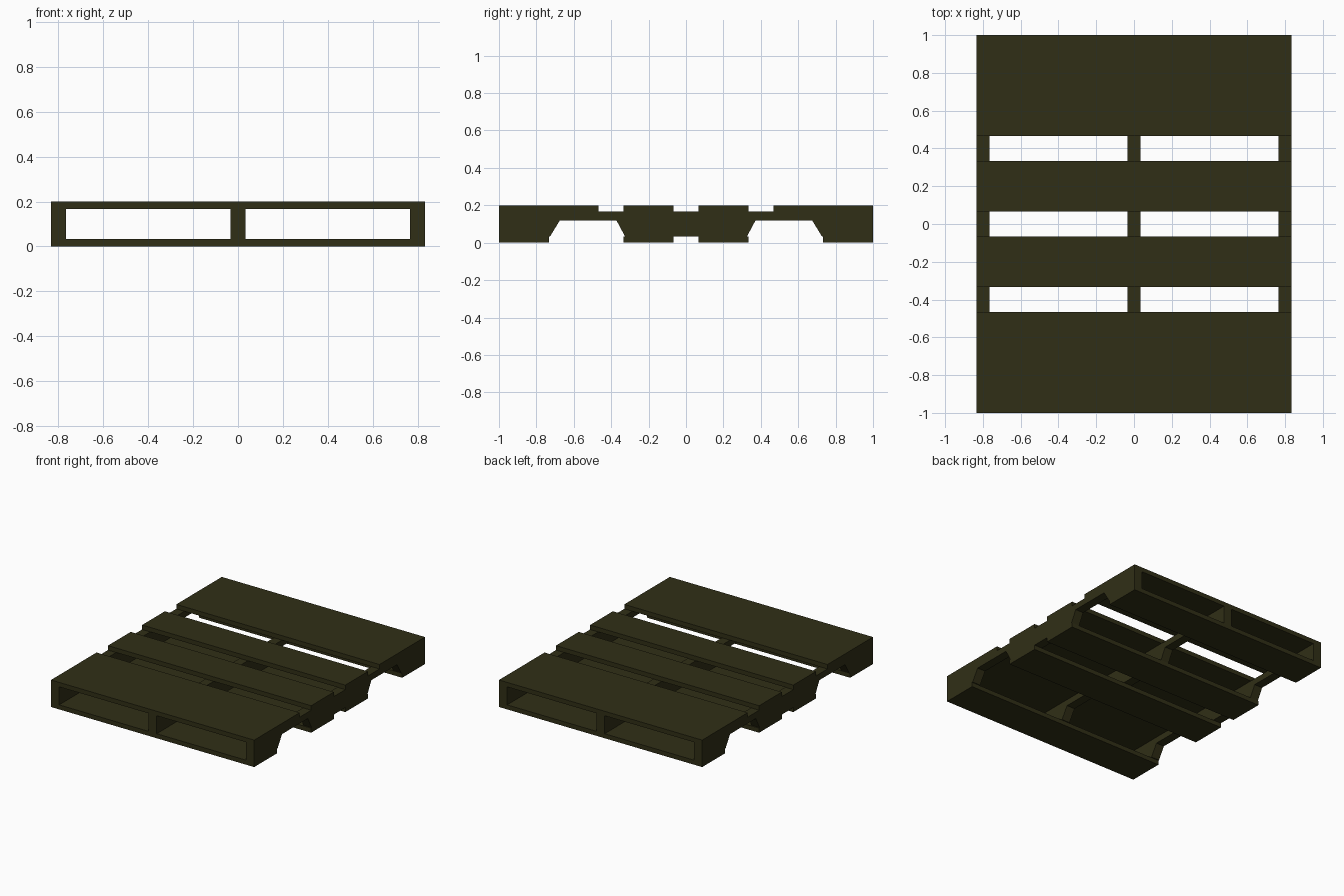
import bpy, bmesh

if "Cube" in bpy.data.objects:
    bpy.data.objects.remove(bpy.data.objects["Cube"])

HALF_X, HALF_Y, HEIGHT = 0.833, 1.0, 0.2
BOARD = 0.0333           # board thickness
STRINGER_W = 0.0667

wood = bpy.data.materials.new("dark_wood")
wood.diffuse_color = (0.03, 0.028, 0.008, 1)
wood.use_nodes = True
wood.node_tree.nodes["Principled BSDF"].inputs["Base Color"].default_value = wood.diffuse_color


def finish(bm, name):
    bmesh.ops.recalc_face_normals(bm, faces=bm.faces)
    mesh = bpy.data.meshes.new(name)
    bm.to_mesh(mesh)
    bm.free()
    mesh.materials.append(wood)
    obj = bpy.data.objects.new(name, mesh)
    bpy.context.collection.objects.link(obj)
    return obj


def board(name, y0, y1, z0):
    bm = bmesh.new()
    bmesh.ops.create_cube(bm, size=1)
    bmesh.ops.scale(bm, vec=(2 * HALF_X, y1 - y0, BOARD), verts=bm.verts)
    bmesh.ops.translate(bm, vec=(0, (y0 + y1) / 2, z0 + BOARD / 2), verts=bm.verts)
    return finish(bm, name)


def stringer(name, x):
    # side profile with two fork notches, mirrored front to back
    half = [(0.326, BOARD), (0.372, 0.12), (0.674, 0.12),
            (0.727, BOARD), (HALF_Y, BOARD), (HALF_Y, HEIGHT - BOARD)]
    profile = half + [(-y, z) for y, z in reversed(half)]
    bm = bmesh.new()
    face = bm.faces.new([bm.verts.new((x - STRINGER_W / 2, y, z)) for y, z in profile])
    ext = bmesh.ops.extrude_face_region(bm, geom=[face], use_keep_orig=True)
    moved = [g for g in ext["geom"] if isinstance(g, bmesh.types.BMVert)]
    bmesh.ops.translate(bm, vec=(STRINGER_W, 0, 0), verts=moved)
    return finish(bm, name)


# three notched stringers
for side, x in (("left", -HALF_X + STRINGER_W / 2), ("middle", 0),
                ("right", HALF_X - STRINGER_W / 2)):
    stringer(f"{side}_stringer", x)

# top deck: wide end boards, narrow inner boards; bottom deck: four equal boards
for z, deck, spans in ((HEIGHT - BOARD, "top", ((0.467, 1.0), (0.067, 0.333))),
                       (0, "bottom", ((0.733, 1.0), (0.067, 0.333)))):
    for (a, b), place in zip(spans, ("end", "inner")):
        board(f"{deck}_{place}_board_back", a, b, z)
        board(f"{deck}_{place}_board_front", -b, -a, z)
